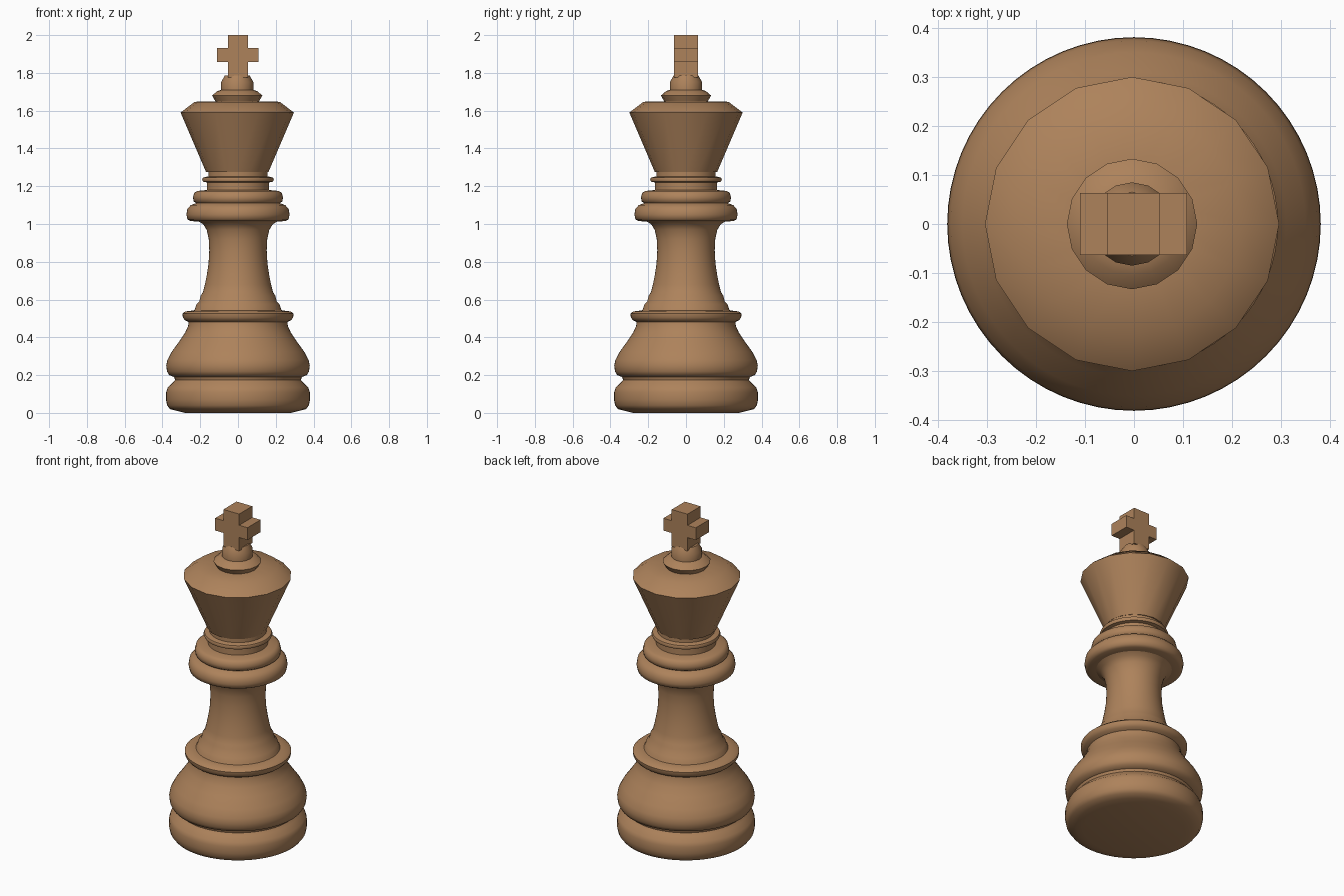
import bpy, bmesh, math

wood = bpy.data.materials.new("warm_brown_wood")
wood.diffuse_color = (0.42, 0.225, 0.105, 1)


def finish(bm, name, smooth=None):
    bmesh.ops.recalc_face_normals(bm, faces=bm.faces)
    mesh = bpy.data.meshes.new(name)
    bm.to_mesh(mesh)
    bm.free()
    mesh.materials.append(wood)
    ob = bpy.data.objects.new(name, mesh)
    bpy.context.collection.objects.link(ob)
    if smooth:
        bpy.ops.object.select_all(action='DESELECT')
        ob.select_set(True)
        bpy.context.view_layer.objects.active = ob
        bpy.ops.object.shade_smooth_by_angle(angle=math.radians(smooth))
    return ob


def lathe(name, profile, sides, cx=0.0, smooth=50):
    """Revolve (radius, height) points about the vertical axis, capped."""
    bm = bmesh.new()
    rings = []
    for r, z in profile:
        rings.append([bm.verts.new((cx + r * math.cos(2 * math.pi * i / sides),
                                    r * math.sin(2 * math.pi * i / sides), z))
                      for i in range(sides)])
    for a, b in zip(rings, rings[1:]):
        for i in range(sides):
            j = (i + 1) % sides
            bm.faces.new((a[i], a[j], b[j], b[i]))
    bm.faces.new(rings[0])
    bm.faces.new(rings[-1])
    return finish(bm, name, smooth)


# Base: two rounded bulges with a groove, topped by a ring
lathe("base", [(0.28, 0), (0.32, 0.01), (0.36, 0.02), (0.375, 0.04), (0.381, 0.07),
               (0.38, 0.11), (0.372, 0.135), (0.345, 0.16), (0.333, 0.175),
               (0.338, 0.19), (0.365, 0.20), (0.376, 0.22), (0.38, 0.25),
               (0.374, 0.28), (0.35, 0.325), (0.31, 0.38), (0.28, 0.425),
               (0.264, 0.46), (0.261, 0.48), (0.28, 0.49), (0.292, 0.505),
               (0.294, 0.525), (0.28, 0.537), (0.24, 0.542), (0.20, 0.545)], 64)

# Stem: stepped foot, slim waist, flared top
lathe("stem", [(0.24, 0.53), (0.228, 0.55), (0.22, 0.575), (0.205, 0.59),
               (0.198, 0.62), (0.185, 0.64), (0.175, 0.68), (0.165, 0.73),
               (0.156, 0.79), (0.152, 0.86), (0.155, 0.92), (0.166, 0.97),
               (0.185, 1.0), (0.22, 1.02)], 64)

# Collar: stacked rings under the crown
lathe("collar", [(0.19, 1.013), (0.25, 1.015), (0.268, 1.025), (0.273, 1.05),
                 (0.268, 1.08), (0.25, 1.10), (0.222, 1.11), (0.235, 1.12),
                 (0.238, 1.14), (0.232, 1.165), (0.215, 1.175), (0.165, 1.18),
                 (0.165, 1.22), (0.185, 1.224), (0.19, 1.235), (0.185, 1.246),
                 (0.157, 1.252), (0.157, 1.28)], 64)

# Crown: sixteen-sided cup and the finial rings on it
lathe("crown", [(0.165, 1.275), (0.30, 1.59), (0.225, 1.647), (0.10, 1.65)],
      16, -0.004, 60)
lathe("finial", [(0.11, 1.64), (0.133, 1.68), (0.105, 1.704), (0.085, 1.71),
                 (0.085, 1.752), (0.065, 1.787)], 16, -0.004, 60)

# Cross: extruded plus-shaped outline
outline = [(0.053, 1.775), (0.053, 1.857), (0.109, 1.857), (0.109, 1.932),
           (0.053, 1.932), (0.053, 2.0)]
outline += [(-x, z) for x, z in reversed(outline)]
bm = bmesh.new()
face = bm.faces.new([bm.verts.new((x - 0.001, -0.063, z)) for x, z in outline])
ext = bmesh.ops.extrude_face_region(bm, geom=[face], use_keep_orig=True)
bmesh.ops.translate(bm, vec=(0, 0.126, 0),
                    verts=[v for v in ext["geom"] if isinstance(v, bmesh.types.BMVert)])
finish(bm, "cross")
